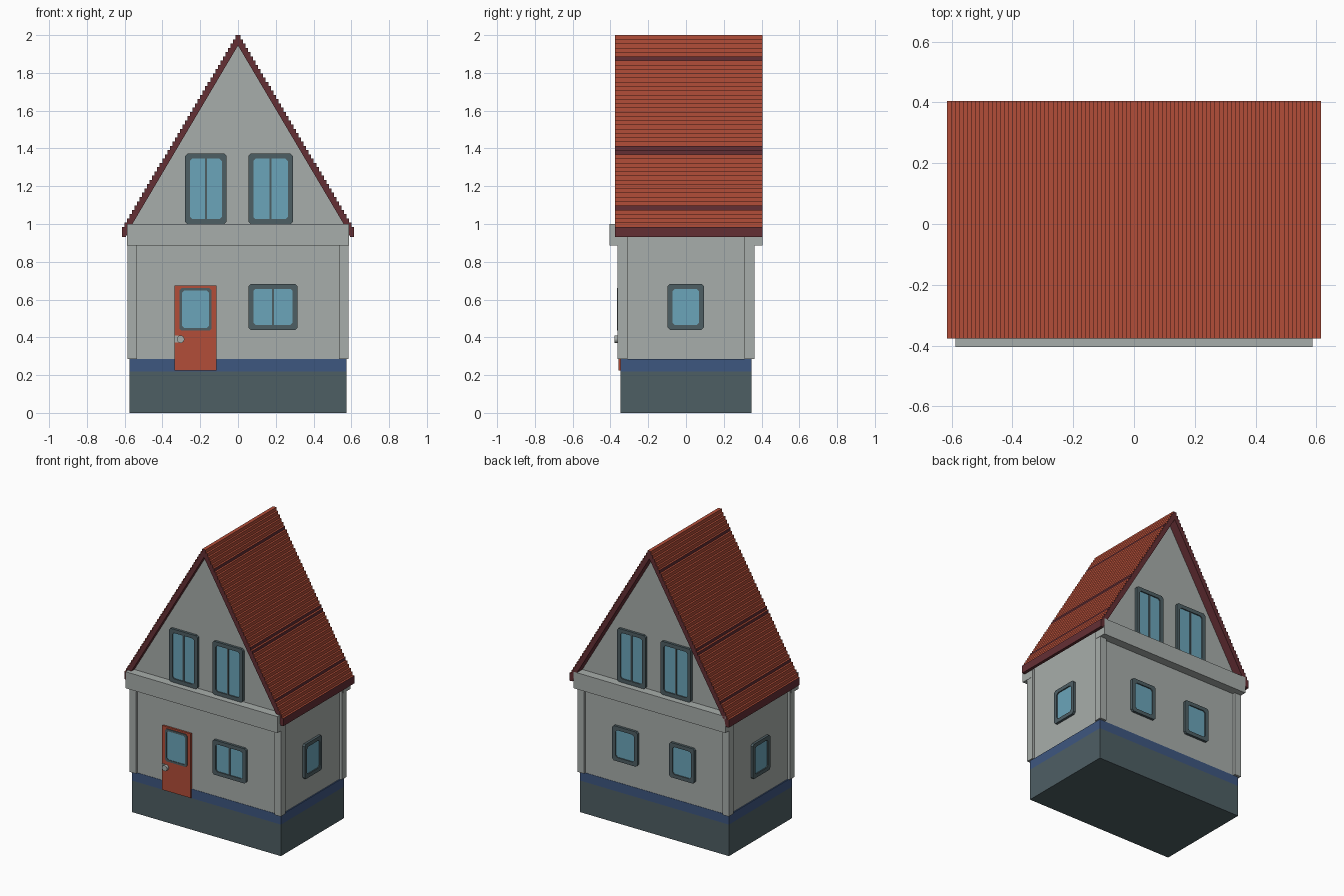
import bpy, bmesh, math
from mathutils import Matrix

cube = bpy.data.objects.get("Cube")
if cube:
    bpy.data.objects.remove(cube, do_unlink=True)


def material(name, rgb):
    m = bpy.data.materials.new(name)
    m.use_nodes = True
    m.diffuse_color = (*rgb, 1)
    m.node_tree.nodes["Principled BSDF"].inputs["Base Color"].default_value = (*rgb, 1)
    return m


WALL = material("pale grey", (0.39, 0.42, 0.405))
SLATE = material("slate grey", (0.076, 0.114, 0.127))
BLUE = material("dark blue", (0.048, 0.095, 0.216))
GLASS = material("window blue", (0.147, 0.376, 0.491))
RED = material("brick red", (0.445, 0.074, 0.040))
MAROON = material("maroon", (0.127, 0.028, 0.034))


def finish(name, bm, mats, matrix=None):
    bmesh.ops.recalc_face_normals(bm, faces=bm.faces)
    if matrix:
        bm.transform(matrix)
    me = bpy.data.meshes.new(name)
    bm.to_mesh(me)
    bm.free()
    for m in mats:
        me.materials.append(m)
    ob = bpy.data.objects.new(name, me)
    bpy.context.collection.objects.link(ob)
    return ob


def box(name, x, y, z, mat, matrix=None):
    """Box from (min, max) pairs."""
    bm = bmesh.new()
    bmesh.ops.create_cube(bm, size=1)
    for v in bm.verts:
        v.co = [r[0] if c < 0 else r[1] for r, c in zip((x, y, z), v.co)]
    return finish(name, bm, [mat], matrix)


def prism(profile, y0, y1):
    """Extrude an (x, z) profile along y."""
    bm = bmesh.new()
    a, b = ([bm.verts.new((x, y, z)) for x, z in profile] for y in (y0, y1))
    bm.faces.new(a)
    bm.faces.new(b[::-1])
    n = len(a)
    for i in range(n):
        j = (i + 1) % n
        bm.faces.new((a[i], b[i], b[j], a[j]))
    return bm


def octagon(x0, x1, z0, z1, c):
    """Rectangle with clipped corners."""
    return [(x0 + c, z0), (x1 - c, z0), (x1, z0 + c), (x1, z1 - c),
            (x1 - c, z1), (x0 + c, z1), (x0, z1 - c), (x0, z0 + c)]


def window(name, x, z, matrix, panes=1, rim=0.026, base=0.0, depth=0.017):
    """Frame ring, recessed glass and an optional centre bar on a wall."""
    outer = octagon(*x, *z, 0.012)
    inner = octagon(x[0] + rim, x[1] - rim, z[0] + rim, z[1] - rim, 0.012)
    bm = bmesh.new()
    loops = [[bm.verts.new((u, y, w)) for u, w in pts]
             for pts, y in ((outer, 0.004), (outer, -base - depth),
                            (inner, -base - depth), (inner, 0.004))]
    for p, q in zip(loops, loops[1:] + loops[:1]):
        for i in range(8):
            j = (i + 1) % 8
            bm.faces.new((p[i], p[j], q[j], q[i]))
    finish(name + "_frame", bm, [SLATE], matrix)
    finish(name + "_glass", prism(inner, -base - depth * 0.55, 0.003), [GLASS], matrix)
    if panes == 2:
        m = (x[0] + x[1]) / 2
        box(name + "_bar", (m - 0.006, m + 0.006), (-base - depth * 0.9, 0.002),
            (z[0] + rim, z[1] - rim), SLATE, matrix)


def wall_side(angle, distance):
    return Matrix.Rotation(angle, 4, "Z") @ Matrix.Translation((0, -distance, 0))


FRONT, BACK = wall_side(0, 0.345), wall_side(math.pi, 0.345)
LEFT, RIGHT = wall_side(math.pi / 2, 0.567), wall_side(-math.pi / 2, 0.567)

# Base and walls
box("foundation", (-0.575, 0.575), (-0.347, 0.347), (0, 0.22), SLATE)
box("blue_band", (-0.575, 0.575), (-0.347, 0.347), (0.22, 0.285), BLUE)
finish("house_walls", prism([(-0.567, 0.285), (0.567, 0.285), (0.567, 1.0),
                             (0, 1.955), (-0.567, 1.0)], -0.345, 0.345), [WALL])
for sx, side in ((-1, "right"), (1, "left")):
    for sy, end in ((-1, "front"), (1, "back")):
        box(f"{end}_{side}_corner_post", sorted((sx * 0.535, sx * 0.585)),
            sorted((sy * 0.31, sy * 0.363)), (0.285, 0.95), WALL)
for sy, end in ((-1, "front"), (1, "back")):
    box(end + "_beam", (-0.587, 0.587), sorted((sy * 0.325, sy * 0.405)),
        (0.885, 1.0), WALL)

# Stepped roof
STEPS = 45
dx, dz = 0.602 / STEPS, 1.015 / STEPS
half = []
for i in range(STEPS + 1):
    x, z = 0.013 + dx * i, 2.0 - dz * i
    half += [(x, z), (x, z - dz if i < STEPS else 0.93)]
half += [(0.594, 0.93), (0.574, 0.975)]
left = [(-x, z) for x, z in reversed(half)]
bm = prism(half + [(0, 1.945)] + left, -0.377, 0.405)
bmesh.ops.recalc_face_normals(bm, faces=bm.faces)
dark_rows = (5, 26, 27, 40)
for f in bm.faces:
    n, c = f.normal, f.calc_center_median()
    row = int((2.0 - c.z) / dz)
    riser = abs(n.x) > 0.9
    if abs(n.y) > 0.5 or n.z < -0.1 or c.z < 0.97 or (riser and row in dark_rows):
        f.material_index = 1
finish("stepped_roof", bm, [RED, MAROON])

# Gable windows, the same at both ends
for end, mat in (("front", FRONT), ("back", BACK)):
    window(end + "_upper_window_a", (-0.28, -0.06), (1.0, 1.372), mat, 2)
    window(end + "_upper_window_b", (0.055, 0.29), (1.0, 1.372), mat, 2)

# Lower windows
LOW = (0.44, 0.683)
window("front_lower_window", (0.055, 0.315), LOW, FRONT, 2)
for k, x in enumerate((-0.22, 0.22)):
    window(f"back_lower_window_{k + 1}", (x - 0.097, x + 0.097), LOW, BACK)
window("left_side_window", (-0.097, 0.095), LOW, LEFT)
window("right_side_window", (-0.095, 0.097), LOW, RIGHT)

# Door with window and handle
box("door", (-0.335, -0.115), (-0.013, 0.01), (0.225, 0.674), RED, FRONT)
window("door_window", (-0.31, -0.14), (0.435, 0.662), FRONT, 1, 0.014, 0.011, 0.008)
box("handle_plate", (-0.335, -0.315), (-0.017, 0.0), (0.372, 0.41), WALL, FRONT)
bm = bmesh.new()
bmesh.ops.create_cone(bm, cap_ends=True, segments=16, radius1=0.02, radius2=0.02,
                      depth=0.03)
knob = finish("door_knob", bm, [WALL], FRONT @ Matrix.Translation((-0.304, -0.018, 0.39))
              @ Matrix.Rotation(math.pi / 2, 4, "X"))
for p in knob.data.polygons:
    p.use_smooth = len(p.vertices) == 4
